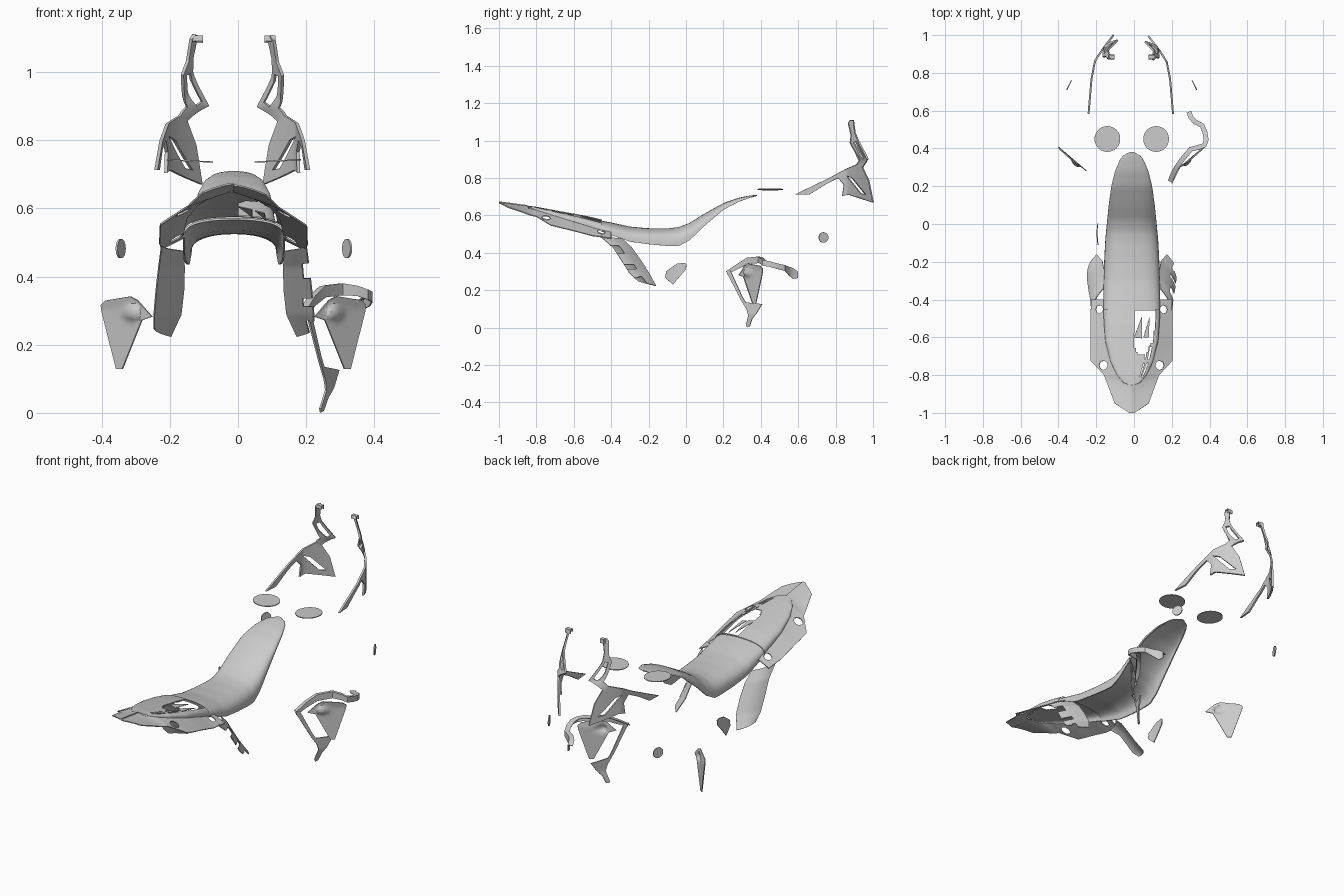
import bpy, bmesh, math
from mathutils import Vector, Matrix

if "Cube" in bpy.data.objects:
    bpy.data.objects.remove(bpy.data.objects["Cube"])

CX = -0.012  # mirror plane of the paired parts


def finish(name, bm, thick=0.0):
    bmesh.ops.recalc_face_normals(bm, faces=bm.faces)
    if thick:  # give the sheet a back side and a rim
        bm.normal_update()
        faces, rim = bm.faces[:], [e.link_loops[0] for e in bm.edges if len(e.link_loops) == 1]
        rim = [(l.vert, l.link_loop_next.vert) for l in rim]
        back = {v: bm.verts.new(v.co - v.normal * thick) for v in bm.verts[:]}
        for f in faces:
            bm.faces.new([back[v] for v in reversed(f.verts)])
        for a, b in rim:
            bm.faces.new((b, a, back[a], back[b]))
    me = bpy.data.meshes.new(name)
    bm.to_mesh(me)
    bm.free()
    ob = bpy.data.objects.new(name, me)
    bpy.context.collection.objects.link(ob)
    return ob


def grid(name, rows, thick=0.0, keep=lambda c: True):
    """Loft a quad grid through rows of points, leaving out unwanted faces."""
    bm = bmesh.new()
    vs = [[bm.verts.new(p) for p in r] for r in rows]
    for i in range(len(vs) - 1):
        for j in range(len(vs[0]) - 1):
            q = (vs[i][j], vs[i][j + 1], vs[i + 1][j + 1], vs[i + 1][j])
            if keep(sum((v.co for v in q), Vector()) / 4):
                bm.faces.new(q)
    bmesh.ops.delete(bm, geom=[v for v in bm.verts if not v.link_faces], context='VERTS')
    return finish(name, bm, thick)


def sheet(name, loops, fn, thick=0.004, step=0.03):
    """Fill a flat outline with holes, cut it finely, then bend it by fn(u, v)."""
    bm = bmesh.new()
    edges = []
    for loop in loops:
        vs = [bm.verts.new((u, v, 0)) for u, v in loop]
        edges += [bm.edges.new((vs[k - 1], vs[k])) for k in range(len(vs))]
    bmesh.ops.triangle_fill(bm, use_beauty=True, use_dissolve=False, edges=edges, normal=(0, 0, 1))
    for ax in (0, 1):
        lo = min(v.co[ax] for v in bm.verts)
        hi = max(v.co[ax] for v in bm.verts)
        no = Vector((ax == 0, ax == 1, 0))
        for k in range(1, int((hi - lo) / step) + 1):
            bmesh.ops.bisect_plane(bm, geom=bm.verts[:] + bm.edges[:] + bm.faces[:],
                                   plane_co=no * (lo + k * step - 0.0007), plane_no=no)
    for v in bm.verts:
        v.co = fn(v.co.x, v.co.y)
    return finish(name, bm, thick)


def disc(name, r, h, loc, rot):
    bm = bmesh.new()
    bmesh.ops.create_cone(bm, cap_ends=True, segments=40, radius1=r, radius2=r, depth=h,
                          matrix=Matrix.Translation(loc) @ rot)
    return finish(name, bm)


def lerp(tab, t):
    """Interpolate table rows (t, a, b, ...)."""
    t = min(max(t, tab[0][0]), tab[-1][0])
    for a, b in zip(tab, tab[1:]):
        if t <= b[0]:
            f = (t - a[0]) / (b[0] - a[0])
            return [p + (q - p) * f for p, q in zip(a[1:], b[1:])]


def dome(tab, n, m, px, pz):
    """Rows of arched cross-sections; table rows are y, half width, top z, edge z."""
    rows = []
    for i in range(n + 1):
        y = tab[0][0] + (tab[-1][0] - tab[0][0]) * i / n
        w, zt, zb = lerp(tab, y)
        row = []
        for j in range(m + 1):
            t = math.pi * (j / m - 0.5)
            s = math.copysign(abs(math.sin(t)) ** px, t)
            row.append((CX + w * s, y, zb + (zt - zb) * max(math.cos(t), 0) ** pz))
        rows.append(row)
    return rows


# Seat: a saddle shell open underneath
seat = [(-.455, .150, .572, .515), (-.40, .150, .562, .495), (-.30, .149, .540, .460),
        (-.20, .146, .531, .446), (-.10, .141, .530, .437), (-.04, .136, .537, .435),
        (.02, .130, .560, .468), (.10, .122, .610, .545), (.20, .108, .666, .630),
        (.28, .088, .694, .672), (.34, .063, .706, .693), (.365, .043, .709, .700),
        (.38, .012, .710, .706)]
grid("seat", dome(seat, 44, 24, .9, .65), .006)

# Tail pod: domed cover, broken open on its right half
pod = [(-.85, .018, .653, .648), (-.84, .045, .651, .642), (-.80, .078, .646, .628),
       (-.73, .112, .633, .606), (-.62, .140, .613, .572), (-.53, .147, .597, .545),
       (-.45, .151, .578, .518)]


def pod_keep(c):
    x, y = c.x - CX, c.y
    r = x / lerp(pod, y)[0]
    if y > -.455 or x < 0.012:
        return True
    if y > -.69 and r < .84 - max(0, -.56 - y) * 1.6 and x > (-.62 - y) * .45:
        return False
    slit = .74 < r < .83 or .55 < r < .62
    return not (slit and -.82 < y < -.58 and int(-y * 100) % 9 > 1)


grid("tail_pod", dome(pod, 60, 44, .9, .6), .004, pod_keep)
for k, pts in enumerate([((0, -.6), (.042, -.49), (.042, -.605)), ((.05, -.6), (.083, -.49), (.078, -.6))]):
    sheet("tail_pod_shard_%d" % (k + 1), [pts],
          lambda u, v: Vector((u, v, lerp(pod, v)[1] - .02 * u / .08 - .002)), .003)

# Tail skirt: wide sloping plate around the pod, with corner openings
skirt = [(-1, 0, .670, .1), (-.95, 0, .664, .22), (-.86, 0, .651, .3), (-.80, .072, .630, .46),
         (-.725, .110, .605, .52), (-.62, .138, .573, .62), (-.50, .147, .535, .6), (-.40, .150, .510, .5)]


def oval(cx, cy, rx, ry):
    return [(cx + rx * math.cos(k * math.pi / 4), cy + ry * math.sin(k * math.pi / 4)) for k in range(8)]


outline = [(0, -1), (.014, -1), (.09, -.95), (.145, -.8), (.215, -.725), (.217, -.5), (.212, -.40),
           (.148, -.40), (.145, -.50), (.136, -.62), (.108, -.725), (.072, -.80), (.043, -.84), (0, -.852)]
rear = [(0, .214, -.46, .490), (1, .222, -.39, .43), (2, .230, -.345, .36), (3, .236, -.30, .29), (4, .236, -.255, .248)]
front = [(0, .150, -.34, .476), (1, .146, -.29, .43), (2, .148, -.24, .36), (3, .156, -.195, .29), (4, .186, -.16, .225)]
for s, side in ((-1, "left"), (1, "right")):
    def bend(u, v):
        w, z, k = lerp(skirt, v)
        return Vector((CX + s * u, v, z - k * (u - w)))
    sheet("tail_skirt_" + side, [outline, oval(.148, -.748, .023, .025), oval(.169, -.452, .02, .022)], bend, .005)

    # Side panel hanging from the tail; the right one is slatted
    rows = []
    for i in range(25):
        a, b = Vector(lerp(rear, i / 6)), Vector(lerp(front, i / 6))
        row = []
        for j in range(11):
            p = a.lerp(b, j / 10)
            p.x = CX + s * (p.x + .012 * math.sin(math.pi * j / 10))
            row.append(p)
        rows.append(row)

    def slats(c):
        edge_y = -.16 - (c.z - .225) * .72  # front edge strip is kept whole
        if s < 0 or c.y > edge_y - .042:
            return True
        return c.z > .435 or .34 < c.z < .39 or .27 < c.z < .312
    grid("side_panel_" + side, rows, .004, slats)

    # Upright shroud with horn, swept tail and two slots
    base = [(.58, .224), (.767, .208), (.86, .190), (.90, .165), (.94, .137), (1.0, .090)]
    horn = [(.583, .712), (.66, .712), (.74, .762), (.813, .800), (.845, .765), (.836, .704), (.87, .712),
            (.998, .670), (.975, .785), (.942, .855), (.955, .875), (.969, .900), (.935, .965), (.918, 1.0),
            (.902, 1.04), (.893, 1.107), (.877, 1.109), (.870, 1.095), (.885, 1.03), (.880, .99),
            (.915, .925), (.93, .895), (.915, .872), (.85, .845), (.77, .802)]
    slot1 = [(.896, .990), (.911, .995), (.954, .912), (.946, .900), (.928, .925)]
    slot2 = [(.858, .812), (.890, .800), (.962, .712), (.932, .718)]

    def horn_map(u, v):
        twist = .8 * max(0, u - .92) * min(max((v - .86) / .04, 0), 1)
        return Vector((CX + s * (lerp(base, u)[0] - .3 * max(0, v - .89) - twist), u, v))
    sheet("front_shroud_" + side, [horn, slot1, slot2], horn_map, .01, .02)
    # Folded cap at the horn tip
    grid("horn_cap_" + side, [[(CX + s * x, y, z) for x in (.09, .122)]
                              for y, z in ((.872, 1.09), (.874, 1.107), (.895, 1.107), (.897, 1.085))], .004)

    # Flat discs in front of the seat and small round reflectors
    disc("top_disc_" + side, .068, .004, (CX + s * .129, .45, .739), Matrix.Rotation(-s * .05, 4, 'Y'))
    disc("reflector_" + side, .028, .006, (CX + s * .332, .735, .482),
         Matrix.Rotation(s * .45, 4, 'Z') @ Matrix.Rotation(math.pi / 2, 4, 'Y'))

    # Lower tapering shield with a raised boss
    shield = [(.388, .317), (.375, .330), (.302, .342), (.280, .330), (.238, .282), (.268, .272),
              (.325, .129), (.343, .129), (.385, .295)]

    def shield_map(u, v):
        bump = .02 * min(1, 1.6 * max(0, 1 - math.hypot(u - .298, v - .294) / .028))
        return Vector((CX + s * u, .283 + (u - .238) * .85 - bump - .25 * max(0, v - .305), v))
    sheet("lower_shield_" + side, [shield], shield_map, .005, .012)

# Blade hanging below the right shield
blade = [(.214, .302), (.236, .305), (.30, .165), (.318, .135), (.406, .126), (.375, .075), (.352, .045),
         (.340, .006), (.326, .001), (.320, .012), (.332, .066), (.322, .10), (.292, .15)]
sheet("lower_blade", [blade], lambda u, v: Vector((.205 + .5 * (u - .22) - .2 * max(0, .07 - v), u, v)), .006, .02)

# Curved arm wrapping the top of the right shield
arm = [(.203, .220, .305, .02), (.228, .280, .345, .03), (.258, .325, .374, .035), (.308, .385, .380, .035),
       (.350, .395, .373, .03), (.382, .408, .362, .03), (.395, .445, .355, .03), (.388, .49, .343, .03),
       (.370, .530, .334, .03), (.330, .552, .325, .045), (.312, .572, .318, .058), (.303, .598, .300, .035)]
rows = []
for k, (x, y, z, h) in enumerate(arm):
    a, b = arm[max(k - 1, 0)], arm[min(k + 1, len(arm) - 1)]
    n = Vector((b[1] - a[1], a[0] - b[0], 0)).normalized()
    p = Vector((x, y, z))
    rows.append([p - n * .026 - Vector((0, 0, .004)), p - n * .008, p, p - Vector((0, 0, h))])
grid("shield_arm", rows, .004)

# Small guard on the left side
guard = [(-.112, .268), (-.105, .302), (-.05, .341), (-.01, .347), (.003, .340), (0, .312), (-.07, .230)]
sheet("left_guard", [guard], lambda u, v: Vector((-.190 - .008 * math.cos((u + .05) * 20), u, v)), .005)

# Smooth shading with crisp edges
for ob in bpy.context.collection.objects:
    ob.select_set(True)
    bpy.context.view_layer.objects.active = ob
bpy.ops.object.shade_smooth_by_angle(angle=math.radians(35))
